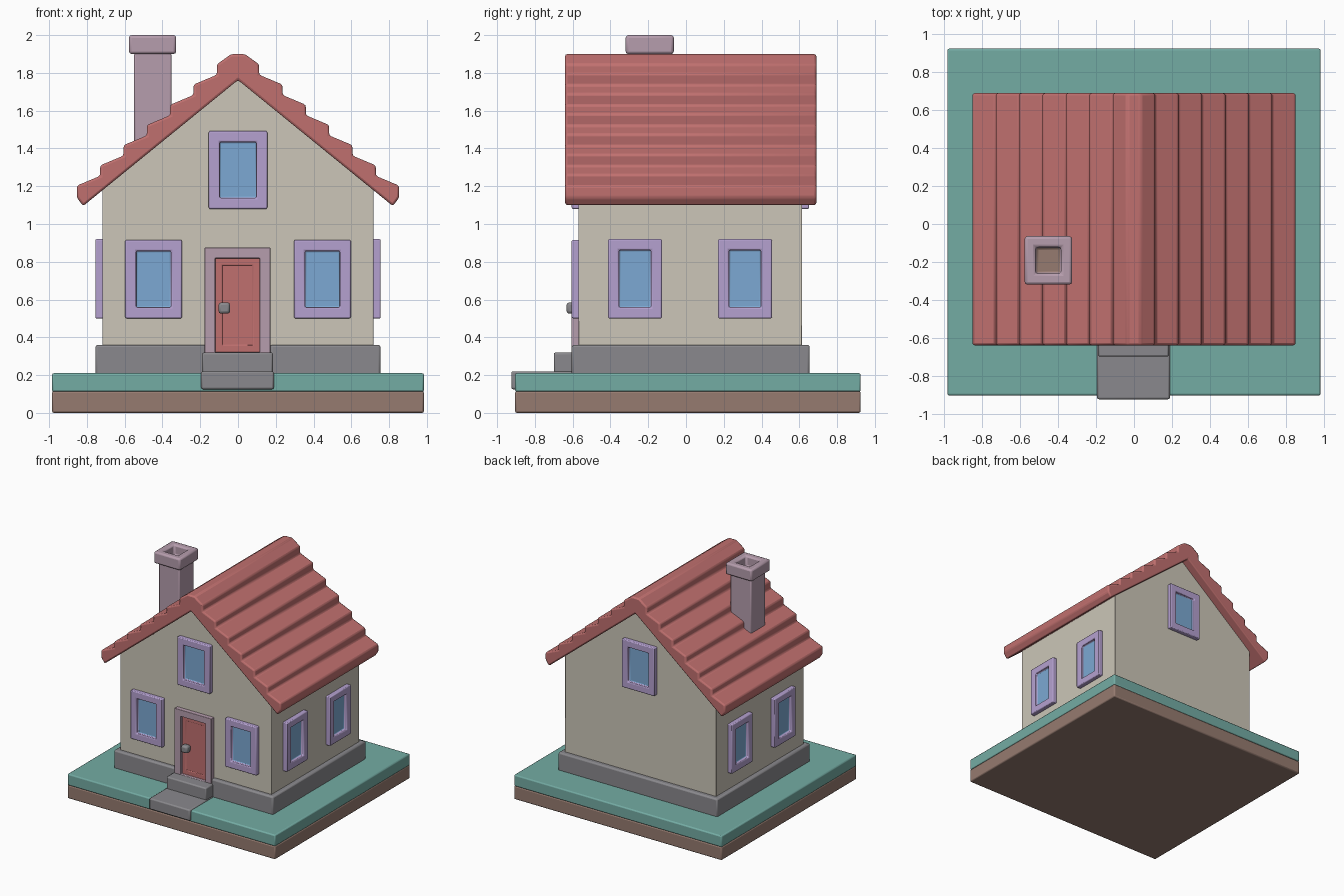
import bpy, bmesh, math
from mathutils import Matrix, Vector

cube = bpy.data.objects.get("Cube")
if cube:
    bpy.data.objects.remove(cube, do_unlink=True)


def material(name, r, g, b):
    # display colour 0-255 converted to linear
    lin = [((c / 255 + 0.055) / 1.055) ** 2.4 for c in (r, g, b)] + [1.0]
    m = bpy.data.materials.new(name)
    m.use_nodes = True
    m.diffuse_color = lin
    m.node_tree.nodes["Principled BSDF"].inputs["Base Color"].default_value = lin
    return m


SOIL = material("soil brown", 150, 123, 112)
GRASS = material("grass teal", 116, 172, 164)
STONE = material("stone grey", 138, 137, 141)
WALL = material("wall cream", 204, 198, 184)
RED = material("roof red", 192, 112, 111)
LILAC = material("frame lilac", 181, 161, 208)
GLASS = material("glass blue", 124, 169, 211)
MAUVE = material("chimney mauve", 182, 157, 173)


def finish(name, bm, mats, bevel):
    bmesh.ops.recalc_face_normals(bm, faces=bm.faces)
    mesh = bpy.data.meshes.new(name)
    bm.to_mesh(mesh)
    bm.free()
    ob = bpy.data.objects.new(name, mesh)
    bpy.context.collection.objects.link(ob)
    for m in mats:
        mesh.materials.append(m)
    if bevel:
        mod = ob.modifiers.new("soft edges", "BEVEL")
        mod.width = bevel
        mod.segments = 2
        mod.limit_method = "ANGLE"
    bpy.ops.object.select_all(action="DESELECT")
    ob.select_set(True)
    bpy.context.view_layer.objects.active = ob
    bpy.ops.object.shade_smooth_by_angle(angle=math.radians(30))
    return ob


def prism(name, points, lo, hi, mat, bevel=0.0, axis="y"):
    # extrude an (x, z) profile along y, or an (x, y) plan along z
    bm = bmesh.new()
    place = (lambda a, b: (a, lo, b)) if axis == "y" else (lambda a, b: (a, b, lo))
    face = bm.faces.new([bm.verts.new(place(*p)) for p in points])
    out = bmesh.ops.extrude_face_region(bm, geom=[face])
    move = Vector((0, hi - lo, 0)) if axis == "y" else Vector((0, 0, hi - lo))
    bmesh.ops.translate(bm, vec=move, verts=[v for v in out["geom"] if isinstance(v, bmesh.types.BMVert)])
    return finish(name, bm, [mat], bevel)


def box(name, x, y, z, mat, bevel=0.01):
    rect = [(x[0], z[0]), (x[1], z[0]), (x[1], z[1]), (x[0], z[1])]
    return prism(name, rect, y[0], y[1], mat, bevel)


def recessed(name, size, centre, direction, insets, mats, turn=None, bevel=0.007):
    # box whose face along "direction" is inset and sunk, one material per inset
    bm = bmesh.new()
    bmesh.ops.create_cube(bm, size=1, matrix=Matrix.Diagonal((*size, 1)))
    bm.normal_update()
    d = Vector(direction)
    face = max(bm.faces, key=lambda f: f.normal.dot(d))
    for index, (border, depth) in enumerate(insets, 1):
        bmesh.ops.inset_region(bm, faces=[face], thickness=border, use_even_offset=True)
        rim = bmesh.ops.inset_region(bm, faces=[face], thickness=0.0005, use_even_offset=True)
        for f in rim["faces"]:
            f.material_index = index - 1
        bmesh.ops.translate(bm, vec=-d * depth, verts=face.verts)
        face.material_index = index
    ob = finish(name, bm, mats, bevel)
    ob.location = centre
    if turn:
        ob.rotation_euler.z = math.radians(turn)
    return ob


# Ground slab
box("soil_slab", (-0.985, 0.985), (-0.905, 0.925), (0, 0.115), SOIL)
box("grass_slab", (-0.985, 0.985), (-0.905, 0.925), (0.112, 0.21), GRASS)

# Foundation with a gap for the doorway, and steps
prism("foundation", [(-0.755, -0.605), (-0.17, -0.605), (-0.17, -0.56), (0.17, -0.56), (0.17, -0.605),
                     (0.755, -0.605), (0.755, 0.655), (-0.755, 0.655)], 0.2, 0.36, STONE, 0.012, "z")
box("lower_step", (-0.195, 0.19), (-0.925, -0.58), (0.125, 0.22), STONE)
box("upper_step", (-0.19, 0.185), (-0.7, -0.58), (0.2, 0.32), STONE)

# House body with gables
prism("walls", [(-0.717, 0.21), (0.717, 0.21), (0.717, 1.19), (0, 1.78), (-0.717, 1.19)],
      -0.57, 0.615, WALL, 0.004)

# Roof: rounded ridge, stepped tile rows, straight underside
half = [(0.035, 1.9), (0.112, 1.845)]
ROWS = 6
for i in range(ROWS):
    x, z = 0.112 + 0.1235 * i, 1.845 - 0.107 * i
    half += [(x, z - 0.055), (x + 0.1235, z - 0.107)]
half += [(0.853, 1.14), (0.82, 1.095)]
roof_profile = half + [(0, 1.762)] + [(-x, z) for x, z in reversed(half)]
prism("roof", roof_profile, -0.64, 0.69, RED, 0.012)

# Chimney
box("chimney_shaft", (-0.55, -0.352), (-0.29, -0.095), (1.35, 1.905), MAUVE)
recessed("chimney_cap", (0.25, 0.255, 0.1), (-0.452, -0.192, 1.95), (0, 0, 1),
         [(0.058, 0.088)], [MAUVE, SOIL], bevel=0.014)


# Windows on every wall
def window(name, width, height, centre, turn):
    recessed(name, (width, 0.08, height), centre, (0, -1, 0), [(0.058, 0.026)], [LILAC, GLASS], turn)


for side, label in ((-1, "right"), (1, "left")):
    window(f"front_window_{label}", 0.3, 0.415, (0.447 * side, -0.565, 0.708), 0)
    for y, place in ((-0.27, "front"), (0.312, "back")):
        window(f"{label}_window_{place}", 0.285, 0.42, (0.715 * side, y, 0.71), 90 * side)
window("front_gable_window", 0.31, 0.412, (0, -0.565, 1.286), 0)
window("back_gable_window", 0.31, 0.412, (0, 0.612, 1.286), 180)

# Door with frame, sunken panel and knob
recessed("door", (0.348, 0.08, 0.61), (-0.003, -0.567, 0.57), (0, -1, 0),
         [(0.056, 0.024), (0.036, 0.006)], [MAUVE, RED, RED], bevel=0.005)
box("door_knob", (-0.103, -0.042), (-0.632, -0.575), (0.525, 0.585), STONE, 0.014)
